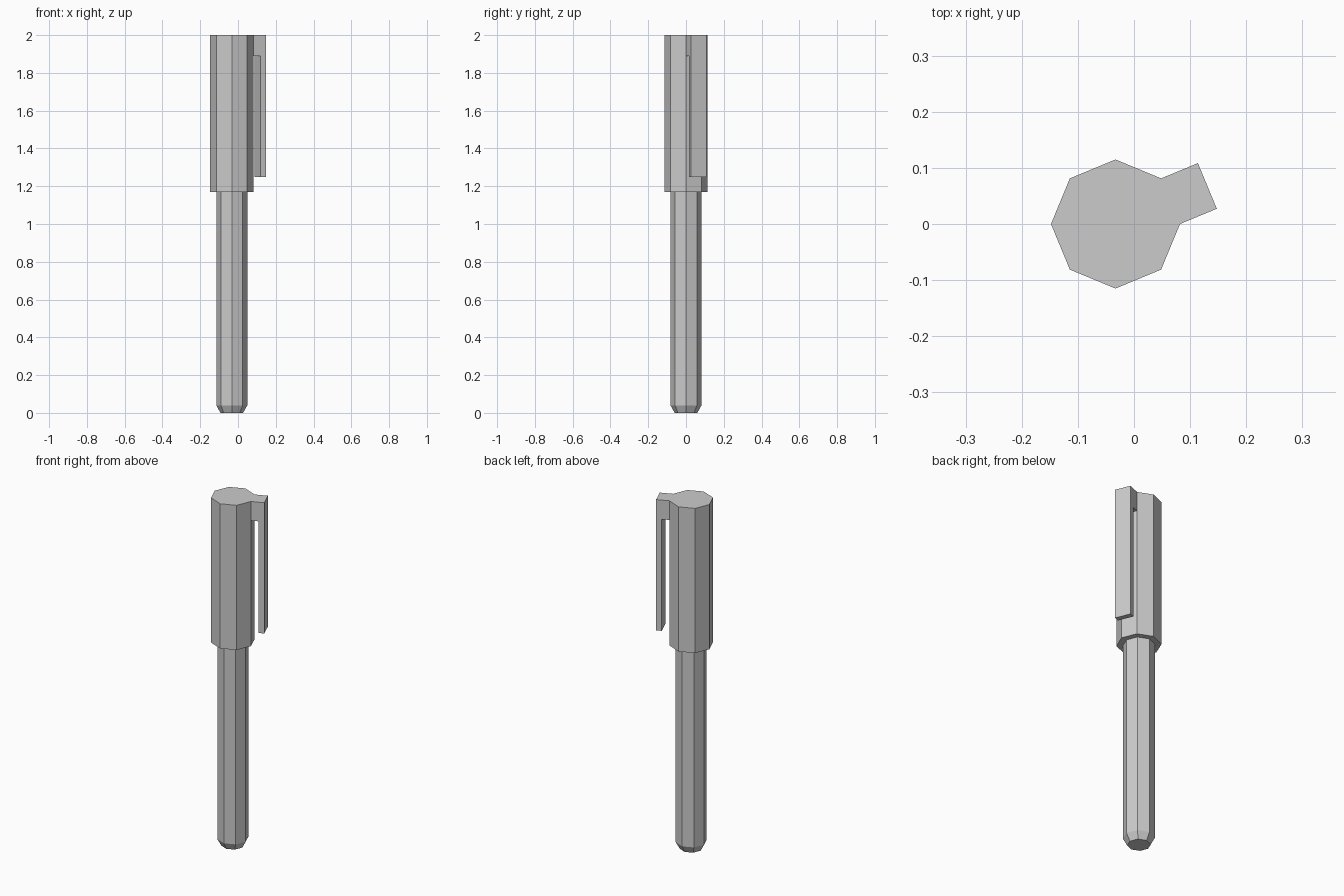
import bpy
from math import sin, cos, pi
from mathutils import Matrix

cube = bpy.data.objects.get("Cube")
if cube:
    bpy.data.objects.remove(cube, do_unlink=True)

SIDES = 8
AXIS_X = -0.033
CAP_R, BODY_R, TIP_R = 0.115, 0.082, 0.06
CAP_BOTTOM, TOP = 1.17, 2.0

grey = bpy.data.materials.new("light_grey")
grey.use_nodes = True
colour = (0.6, 0.6, 0.6, 1)
grey.diffuse_color = colour
grey.node_tree.nodes["Principled BSDF"].inputs["Base Color"].default_value = colour


def add_object(name, verts, faces):
    mesh = bpy.data.meshes.new(name)
    mesh.from_pydata(verts, [], faces)
    mesh.materials.append(grey)
    obj = bpy.data.objects.new(name, mesh)
    bpy.context.collection.objects.link(obj)
    return obj


def loft(name, rings):
    """Join equal-length closed rings, listed in order, and cap both ends."""
    n = len(rings[0])
    verts = [p for ring in rings for p in ring]
    faces = [tuple(reversed(range(n))), tuple(range(len(verts) - n, len(verts)))]
    for k in range(len(rings) - 1):
        for i in range(n):
            j = (i + 1) % n
            faces.append((k * n + i, k * n + j, (k + 1) * n + j, (k + 1) * n + i))
    return add_object(name, verts, faces)


def octagon(radius, z):
    step = 2 * pi / SIDES
    return [(AXIS_X + radius * cos(i * step), radius * sin(i * step), z)
            for i in range(SIDES)]


# Barrel with a chamfered lower end
loft("barrel", [octagon(TIP_R, 0), octagon(BODY_R, 0.04), octagon(BODY_R, CAP_BOTTOM + 0.02)])

# Wider cap
loft("cap", [octagon(CAP_R, CAP_BOTTOM), octagon(CAP_R, TOP)])

# Hooked clip on one cap facet: an L profile as wide as the facet
half_angle = pi / SIDES
facet = CAP_R * cos(half_angle)
half_width = CAP_R * sin(half_angle)
root, inner, outer = facet - 0.005, facet + 0.041, facet + 0.071
profile = [(root, 1.89), (inner, 1.89), (inner, 1.25), (outer, 1.25), (outer, TOP), (root, TOP)]
clip = loft("clip", [[(r, y, z) for r, z in profile] for y in (half_width, -half_width)])
clip.data.transform(Matrix.Translation((AXIS_X, 0, 0)) @ Matrix.Rotation(half_angle, 4, 'Z'))
